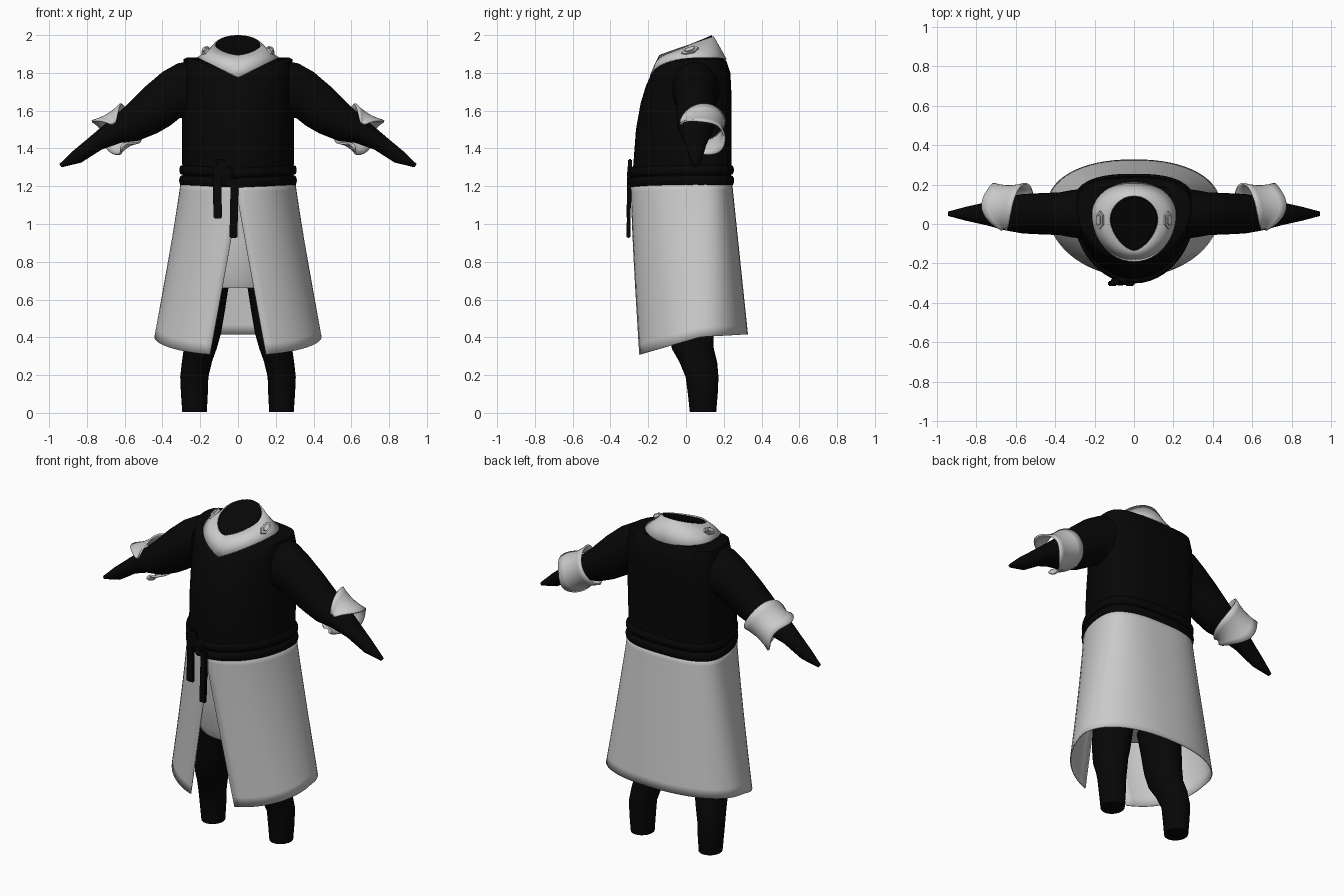
import bpy, bmesh, math
from mathutils import Vector

if "Cube" in bpy.data.objects:
    bpy.data.objects.remove(bpy.data.objects["Cube"])


def material(name, value):
    m = bpy.data.materials.new(name)
    m.use_nodes = True
    colour = (value, value, value, 1)
    m.diffuse_color = colour
    bsdf = m.node_tree.nodes["Principled BSDF"]
    bsdf.inputs["Base Color"].default_value = colour
    bsdf.inputs["Roughness"].default_value = 0.8
    return m


BLACK = material("black cloth", 0.002)
WHITE = material("white cloth", 0.6)


def finish(name, bm, mat, mirror=False, thick=0, angle=45):
    """Turn a bmesh into a smooth shaded object."""
    bmesh.ops.recalc_face_normals(bm, faces=bm.faces)
    me = bpy.data.meshes.new(name)
    bm.to_mesh(me)
    bm.free()
    me.materials.append(mat)
    me.shade_smooth()
    me.set_sharp_from_angle(angle=math.radians(angle))
    ob = bpy.data.objects.new(name, me)
    bpy.context.scene.collection.objects.link(ob)
    if thick:
        mod = ob.modifiers.new("thickness", "SOLIDIFY")
        mod.thickness = thick
        mod.offset = 0
    if mirror:
        ob.modifiers.new("mirror", "MIRROR")
    return ob


def loft(name, rings, mat, closed=True, caps=True, **kw):
    """Skin a list of equal length rings."""
    bm = bmesh.new()
    rows = [[bm.verts.new(p) for p in r] for r in rings]
    n = len(rows[0])
    for a, b in zip(rows, rows[1:]):
        for i in range(n if closed else n - 1):
            j = (i + 1) % n
            bm.faces.new((a[i], a[j], b[j], b[i]))
    if closed and caps:
        bm.faces.new(rows[0])
        bm.faces.new(rows[-1])
    return finish(name, bm, mat, **kw)


def body_point(a, rx, yf, yb, zf, zs, zb, e=1, cy=0.08, vee=True):
    """Outline point; a = 0 is the front. e < 1 squares the back, e > 1 points the front."""
    s, c = math.sin(a), math.cos(a)
    p = e if (c > 0) == (e > 1) else 1
    x = math.copysign(rx * abs(s) ** p, s)
    depth = abs(c) ** p
    y = cy + ((yf if c > 0 else yb) - cy) * depth
    blend = 1 - abs(x) / rx if vee else depth
    return Vector((x, y, zs + ((zf if c > 0 else zb) - zs) * blend))


def body_ring(*args, n=48, **kw):
    return [body_point(math.tau * i / n, *args, **kw) for i in range(n)]


# Tunic body
loft("tunic", [
    body_ring(0.29, -0.275, 0.235, 1.2, 1.2, 1.2, 0.75),
    body_ring(0.295, -0.28, 0.24, 1.3, 1.3, 1.3, 0.75),
    body_ring(0.297, -0.265, 0.24, 1.5, 1.5, 1.5, 0.7),
    body_ring(0.297, -0.24, 0.24, 1.64, 1.68, 1.7, 0.65),
    body_ring(0.295, -0.215, 0.235, 1.72, 1.8, 1.8, 0.65),
    body_ring(0.288, -0.195, 0.215, 1.76, 1.872, 1.86, 0.65),
    body_ring(0.27, -0.185, 0.2, 1.775, 1.882, 1.875, 0.75),
    body_ring(0.17, -0.15, 0.16, 1.785, 1.86, 1.865),
], BLACK)

# Dark neck lining inside the collar
loft("neck_lining", [
    body_ring(0.12, -0.12, 0.13, 1.8, 1.84, 1.84, 1.2, cy=0.02, vee=False),
    body_ring(0.117, -0.131, 0.138, 1.89, 1.95, 2.0, 1.25, cy=0.02, vee=False),
], BLACK)

# Slanted pointed collar
loft("collar", [
    body_ring(0.212, -0.188, 0.212, 1.775, 1.88, 1.87, cy=0.05),
    body_ring(0.172, -0.167, 0.18, 1.83, 1.908, 1.928, 1.1, cy=0.035),
    body_ring(0.122, -0.138, 0.143, 1.893, 1.948, 1.992, 1.25, cy=0.02, vee=False),
], WHITE, caps=False, thick=0.008)

# Collar clasps: two stacked hexagons on each side
for label, size, lift in (("clasp_plate", 0.045, 0), ("clasp_boss", 0.028, 0.008)):
    bm = bmesh.new()
    bmesh.ops.create_cone(bm, cap_ends=True, segments=6, radius1=size,
                          radius2=size, depth=0.014)
    ob = finish(label, bm, WHITE, angle=30)
    for v in ob.data.vertices:
        v.co.x *= 0.55
        v.co.z += lift
        t = math.radians(40)
        x, y, z = v.co
        v.co = (0.172 + x * math.cos(t) + z * math.sin(t), 0.02 + y,
                1.917 - x * math.sin(t) + z * math.cos(t) + 0.3 * y)
    ob.modifiers.new("mirror", "MIRROR")

# Sleeves tapering into closed hands: top point, bottom point, depth radius
arm = [
    ((0.27, 1.86), (0.27, 1.56), 0.125), ((0.32, 1.85), (0.31, 1.56), 0.12),
    ((0.4, 1.805), (0.36, 1.52), 0.108), ((0.5, 1.72), (0.43, 1.48), 0.105),
    ((0.6, 1.62), (0.53, 1.44), 0.1), ((0.68, 1.55), (0.62, 1.43), 0.085),
    ((0.78, 1.465), (0.72, 1.395), 0.058), ((0.87, 1.39), (0.83, 1.325), 0.036),
    ((0.945, 1.318), (0.935, 1.3), 0.012),
]
rings = []
for top, bottom, depth in arm:
    t, b = Vector((top[0], 0.052, top[1])), Vector((bottom[0], 0.052, bottom[1]))
    angles = [math.tau * i / 24 for i in range(24)]
    rings.append([(t + b) / 2 + (t - b) / 2 * math.cos(a)
                  + Vector((0, depth * math.sin(a), 0)) for a in angles])
loft("sleeve", rings, BLACK, mirror=True)

# Turned back cuffs, narrowing to points at the open front
centre, along, up = Vector((0.645, 0.08, 1.49)), Vector((0.86, 0, -0.51)), Vector((0.51, 0, 0.86))
rings = []
for r in range(6):
    u, row = r / 5, []
    for i in range(33):
        t = i / 32
        th = math.radians(-65 + 285 * t)
        edge = abs(2 * t - 1) ** 3
        start = -0.108 + 0.085 * edge
        end = 0.08 + 0.012 * math.cos(3 * th) - 0.065 * edge
        flare = 0.1 + 0.012 * (2 * u - 1) ** 2
        row.append(centre + along * (start + (end - start) * u)
                   + up * flare * math.cos(th)
                   + Vector((0, (flare + 0.012) * math.sin(th), 0)))
    rings.append(row)
loft("cuff", rings, WHITE, closed=False, thick=0.01, mirror=True)

# Coat skirt with a front slit
rings = []
for r in range(17):
    s = r / 16
    rx = 0.3 + 0.14 * s ** 1.1
    slit = 0.148 * max(0, (s - 0.12) / 0.88)
    a0 = math.asin(slit / rx)
    row = []
    for i in range(57):
        a = a0 + (math.tau - 2 * a0) * i / 56
        p = body_point(a, rx, -0.29 + 0.025 * s, 0.24 + 0.085 * s, 0, 0, 0, 0.75 + 0.15 * s)
        c = math.cos(a)
        hem = 0.403 - (0.1 if c > 0 else 0.013) * c
        p.z = 1.23 + (hem - 1.23) * s
        row.append(p)
    rings.append(row)
loft("coat_skirt", rings, WHITE, closed=False, thick=0.006)

# Light undergarment behind the slit
loft("undergarment", [
    body_ring(0.26, -0.25, 0.21, 1.2, 1.2, 1.2),
    body_ring(0.27, -0.235, 0.21, 0.9, 0.9, 0.9),
    body_ring(0.27, -0.215, 0.2, 0.72, 0.72, 0.72),
    body_ring(0.25, -0.19, 0.18, 0.66, 0.66, 0.66),
], WHITE)

# Legs: height, inner x, outer x, front y, back y
leg = [
    (0.005, 0.165, 0.295, 0.02, 0.16), (0.1, 0.16, 0.302, 0.01, 0.168),
    (0.19, 0.157, 0.306, -0.002, 0.172), (0.27, 0.138, 0.297, -0.035, 0.165),
    (0.34, 0.113, 0.287, -0.075, 0.147), (0.42, 0.09, 0.285, -0.09, 0.145),
    (0.55, 0.068, 0.28, -0.1, 0.15), (0.7, 0.045, 0.27, -0.12, 0.16),
]
rings = []
for z, xi, xo, yf, yb in leg:
    rings.append([((xi + xo) / 2 + (xo - xi) / 2 * math.cos(math.tau * i / 24),
                   (yf + yb) / 2 + (yb - yf) / 2 * math.sin(math.tau * i / 24), z)
                  for i in range(24)])
loft("leg", rings, BLACK, mirror=True)


# Two wraps of the belt
def cord(name, z, radius, tilt):
    rings = []
    for k in range(13):
        t = math.tau * k / 12
        g = 0.008 + radius * math.cos(t) * 0.45
        h = z + radius * math.sin(t)
        rings.append(body_ring(0.292 + g, -0.282 - g, 0.235 + g,
                               h - tilt, h, h, 0.75))
    loft(name, rings, BLACK, caps=False)


cord("belt_lower", 1.23, 0.026, 0.012)
cord("belt_upper", 1.286, 0.024, 0.015)


# Hanging belt ends and the knot
def strap(name, top, bottom, width):
    bm = bmesh.new()
    bmesh.ops.create_cube(bm, size=1)
    top, bottom = Vector(top), Vector(bottom)
    for v in bm.verts:
        end = top if v.co.z > 0 else bottom
        v.co = end + Vector((v.co.x * width, v.co.y * 0.02, 0))
    bmesh.ops.bevel(bm, geom=bm.edges[:], offset=0.005, segments=2, affect="EDGES")
    finish(name, bm, BLACK)


strap("belt_end_right", (-0.11, -0.3, 1.31), (-0.108, -0.305, 1.03), 0.045)
strap("belt_end_left", (-0.018, -0.3, 1.24), (-0.024, -0.305, 0.925), 0.042)
strap("belt_loop", (-0.1, -0.296, 1.345), (-0.045, -0.3, 1.2), 0.05)
bm = bmesh.new()
bmesh.ops.create_uvsphere(bm, u_segments=16, v_segments=10, radius=1)
for v in bm.verts:
    v.co = (-0.07 + 0.05 * v.co.x, -0.29 + 0.022 * v.co.y, 1.265 + 0.04 * v.co.z)
finish("belt_knot", bm, BLACK)
